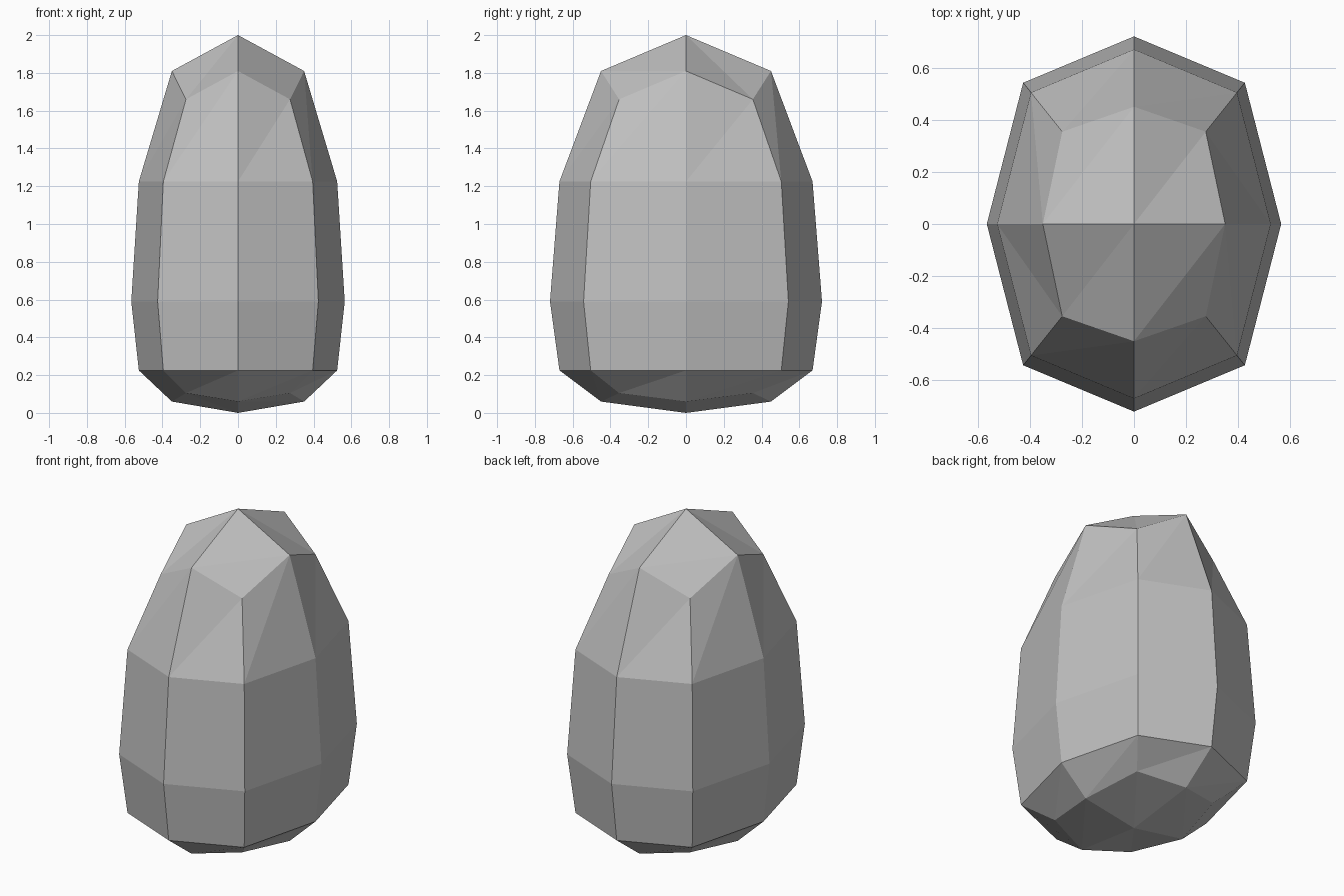
import bpy
import bmesh
import math

cube = bpy.data.objects.get("Cube")
if cube:
    bpy.data.objects.remove(cube, do_unlink=True)

# One flat stone colour
stone = bpy.data.materials.new("stone_grey")
stone.use_nodes = True
colour = (0.53, 0.53, 0.53, 1)
stone.diffuse_color = colour
stone.node_tree.nodes["Principled BSDF"].inputs["Base Color"].default_value = colour

# Rings: x radius, y radius, corner factor, side height, corner height
RINGS = [
    (0.35, 0.45, 0.787, 0.06, 0.105),
    (0.525, 0.67, 0.753, 0.225, 0.225),
    (0.565, 0.72, 0.753, 0.59, 0.59),
    (0.525, 0.67, 0.753, 1.225, 1.225),
    (0.35, 0.45, 0.787, 1.81, 1.66),
]

bm = bmesh.new()


def add_ring(rx, ry, corner, z_side, z_corner):
    """Eight points: axis points alternate with corner points."""
    ring = []
    for i in range(8):
        x, y = round(math.cos(i * math.pi / 4)), round(math.sin(i * math.pi / 4))
        f, z = (corner, z_corner) if i % 2 else (1, z_side)
        ring.append(bm.verts.new((x * rx * f, y * ry * f, z)))
    return ring


def add_cap(ring, z):
    """Four split quads meeting at a centre point."""
    tip = bm.verts.new((0, 0, z))
    for q in range(4):
        a, b, c = (ring[(2 * q + n) % 8] for n in range(3))
        if q % 2:
            bm.faces.new((tip, a, c))
            bm.faces.new((a, b, c))
        else:
            bm.faces.new((tip, a, b))
            bm.faces.new((tip, b, c))


# Faceted sides
rings = [add_ring(*r) for r in RINGS]
for low, up in zip(rings, rings[1:]):
    for i in range(8):
        j = (i + 1) % 8
        bm.faces.new((low[i], low[j], up[j]))
        bm.faces.new((low[i], up[j], up[i]))

# Pointed top and shallow underside
add_cap(rings[-1], 2.0)
add_cap(rings[0], 0.0)
bmesh.ops.recalc_face_normals(bm, faces=bm.faces)

mesh = bpy.data.meshes.new("rock")
bm.to_mesh(mesh)
bm.free()
mesh.materials.append(stone)
rock = bpy.data.objects.new("rock", mesh)
bpy.context.collection.objects.link(rock)
